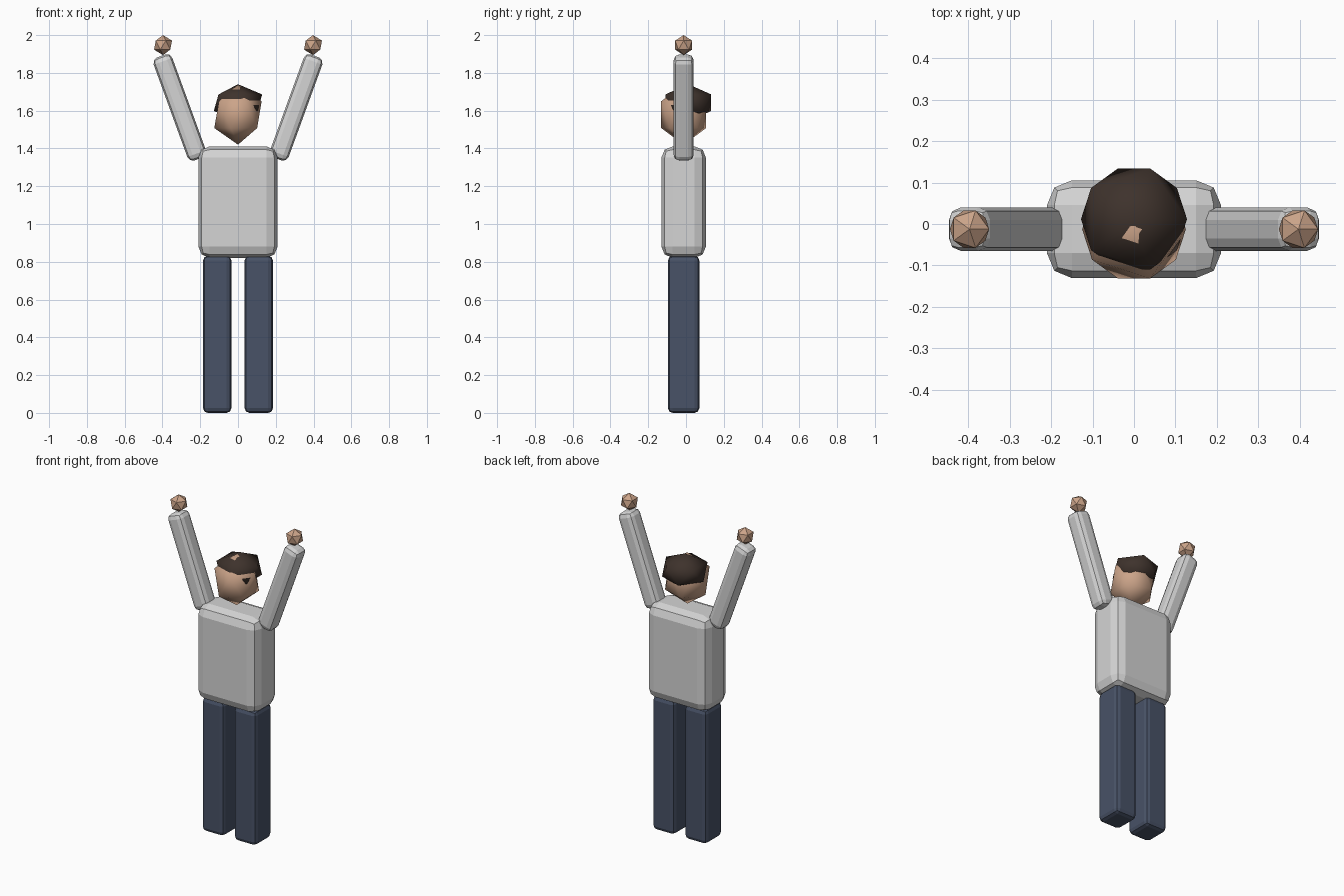
import bpy, math

if "Cube" in bpy.data.objects:
    bpy.data.objects.remove(bpy.data.objects["Cube"])

YC = -0.0125  # shared depth centre of the body


def material(name, rgb):
    m = bpy.data.materials.new(name)
    m.diffuse_color = (*rgb, 1)
    m.use_nodes = True
    m.node_tree.nodes["Principled BSDF"].inputs["Base Color"].default_value = m.diffuse_color
    return m


SHIRT = material("light_grey_shirt", (0.66, 0.66, 0.66))
DENIM = material("navy_trousers", (0.065, 0.085, 0.135))
SKIN = material("skin", (0.60, 0.37, 0.25))
HAIR = material("dark_brown_hair", (0.048, 0.032, 0.025))


def block(name, loc, size, bevel, mat, tilt=0):
    """Box with a two-step chamfer on every edge."""
    bpy.ops.mesh.primitive_cube_add(size=1, location=loc)
    ob = bpy.context.object
    ob.name = name
    ob.scale = size
    bpy.ops.object.transform_apply(location=False, rotation=False, scale=True)
    ob.rotation_euler.y = tilt
    mod = ob.modifiers.new("bevel", 'BEVEL')
    mod.width, mod.segments = bevel, 2
    ob.data.materials.append(mat)
    return ob


def ball(name, loc, radii, mat, smooth=False):
    """Twenty-sided ball."""
    bpy.ops.mesh.primitive_ico_sphere_add(subdivisions=1, radius=1, location=loc)
    ob = bpy.context.object
    ob.name = name
    ob.scale = radii
    bpy.ops.object.transform_apply(location=False, rotation=False, scale=True)
    if smooth:
        bpy.ops.object.shade_smooth()
    ob.data.materials.append(mat)
    return ob


# Torso
block("torso", (0, YC, 1.116), (0.42, 0.236, 0.59), 0.06, SHIRT)

# Legs, raised arms and hands on both sides
for side, s in (("left", -1), ("right", 1)):
    block(side + "_leg", (s * 0.11, YC, 0.416), (0.15, 0.166, 0.832), 0.025, DENIM)
    block(side + "_arm", (s * 0.308, YC, 1.617), (0.105, 0.105, 0.58), 0.03,
          SHIRT, s * math.radians(20))
    ball(side + "_hand", (s * 0.397, YC, 1.947), (0.053,) * 3, SKIN)

# Head, with a flattened hair cap set slightly back
ball("head", (0, YC, 1.579), (0.14, 0.14, 0.159), SKIN, True)
ball("hair", (0, 0.012, 1.642), (0.143, 0.143, 0.098), HAIR, True)
